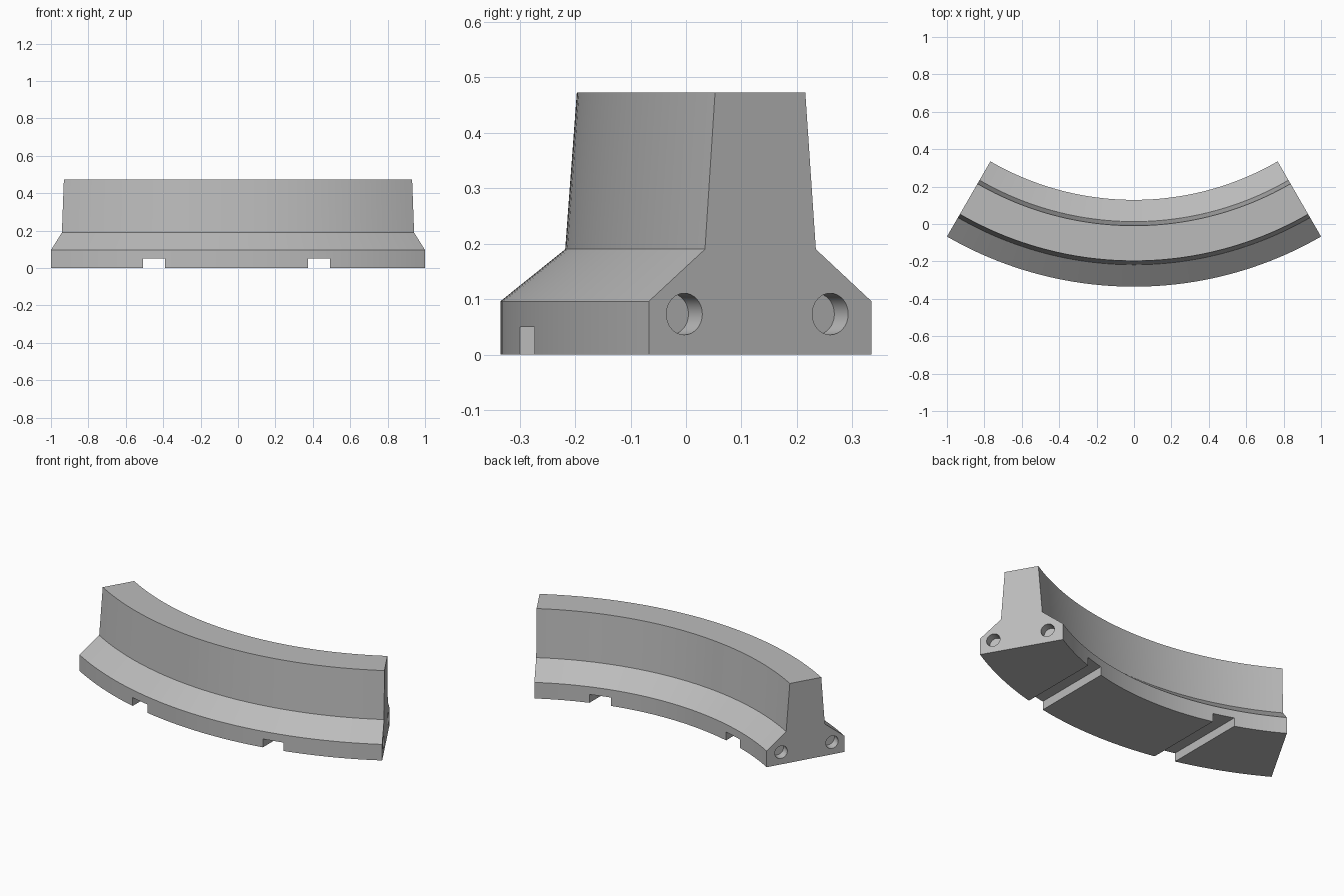
import bpy, bmesh
from math import radians, sin, cos, pi
from mathutils import Vector, Matrix

cube = bpy.data.objects.get("Cube")
if cube:
    bpy.data.objects.remove(cube, do_unlink=True)

CENTRE_Y = 1.665          # centre of the bend
HALF_ANGLE = radians(30)
STEPS = 48

concrete = bpy.data.materials.new("concrete_grey")
concrete.use_nodes = True
grey = (0.5, 0.5, 0.5, 1)
concrete.diffuse_color = grey
concrete.node_tree.nodes["Principled BSDF"].inputs["Base Color"].default_value = grey


def bend_point(radius, angle, z):
    return Vector((radius * sin(angle), CENTRE_Y - radius * cos(angle), z))


def finish(bm, name):
    bmesh.ops.recalc_face_normals(bm, faces=bm.faces)
    mesh = bpy.data.meshes.new(name)
    bm.to_mesh(mesh)
    bm.free()
    mesh.materials.append(concrete)
    obj = bpy.data.objects.new(name, mesh)
    bpy.context.collection.objects.link(obj)
    return obj


# Barrier: (radius, height) cross-section swept around the bend
profile = [(2.0, 0), (2.0, 0.096), (1.883, 0.19), (1.862, 0.473),
           (1.674, 0.473), (1.652, 0.19), (1.536, 0.096), (1.536, 0)]
bm = bmesh.new()
rings = []
for i in range(STEPS + 1):
    angle = HALF_ANGLE * (2 * i / STEPS - 1)
    rings.append([bm.verts.new(bend_point(r, angle, z)) for r, z in profile])
n = len(profile)
for a, b in zip(rings, rings[1:]):
    for k in range(n):
        m = (k + 1) % n
        bm.faces.new((a[k], a[m], b[m], b[k]))
bm.faces.new(rings[0])
bm.faces.new(rings[-1])
barrier = finish(bm, "barrier")

# Straight drainage slots through the foot
cutters = []
bm = bmesh.new()
for x in (-0.449, 0.433):
    bmesh.ops.create_cube(bm, size=1, matrix=Matrix.Translation((x, 0, 0))
                          @ Matrix.Diagonal((0.117, 2, 0.1, 1)))
cutters.append(finish(bm, "slot_cutter"))

# Round blind sockets in both end faces
bm = bmesh.new()
for side in (-1, 1):
    for radius in (1.926, 1.622):
        place = (Matrix.Translation(bend_point(radius, side * HALF_ANGLE, 0.073))
                 @ Matrix.Rotation(side * HALF_ANGLE, 4, 'Z')
                 @ Matrix.Rotation(pi / 2, 4, 'Y'))
        bmesh.ops.create_cone(bm, cap_ends=True, segments=32, radius1=0.0375,
                              radius2=0.0375, depth=0.1, matrix=place)
cutters.append(finish(bm, "socket_cutter"))

bpy.ops.object.select_all(action='DESELECT')
bpy.context.view_layer.objects.active = barrier
barrier.select_set(True)
for cutter in cutters:
    cutter.hide_render = True
    mod = barrier.modifiers.new(cutter.name, 'BOOLEAN')
    mod.operation = 'DIFFERENCE'
    mod.solver = 'EXACT'
    mod.object = cutter
    bpy.ops.object.modifier_apply(modifier=mod.name)
    bpy.data.objects.remove(cutter, do_unlink=True)
bpy.ops.object.shade_smooth_by_angle(angle=radians(25))
